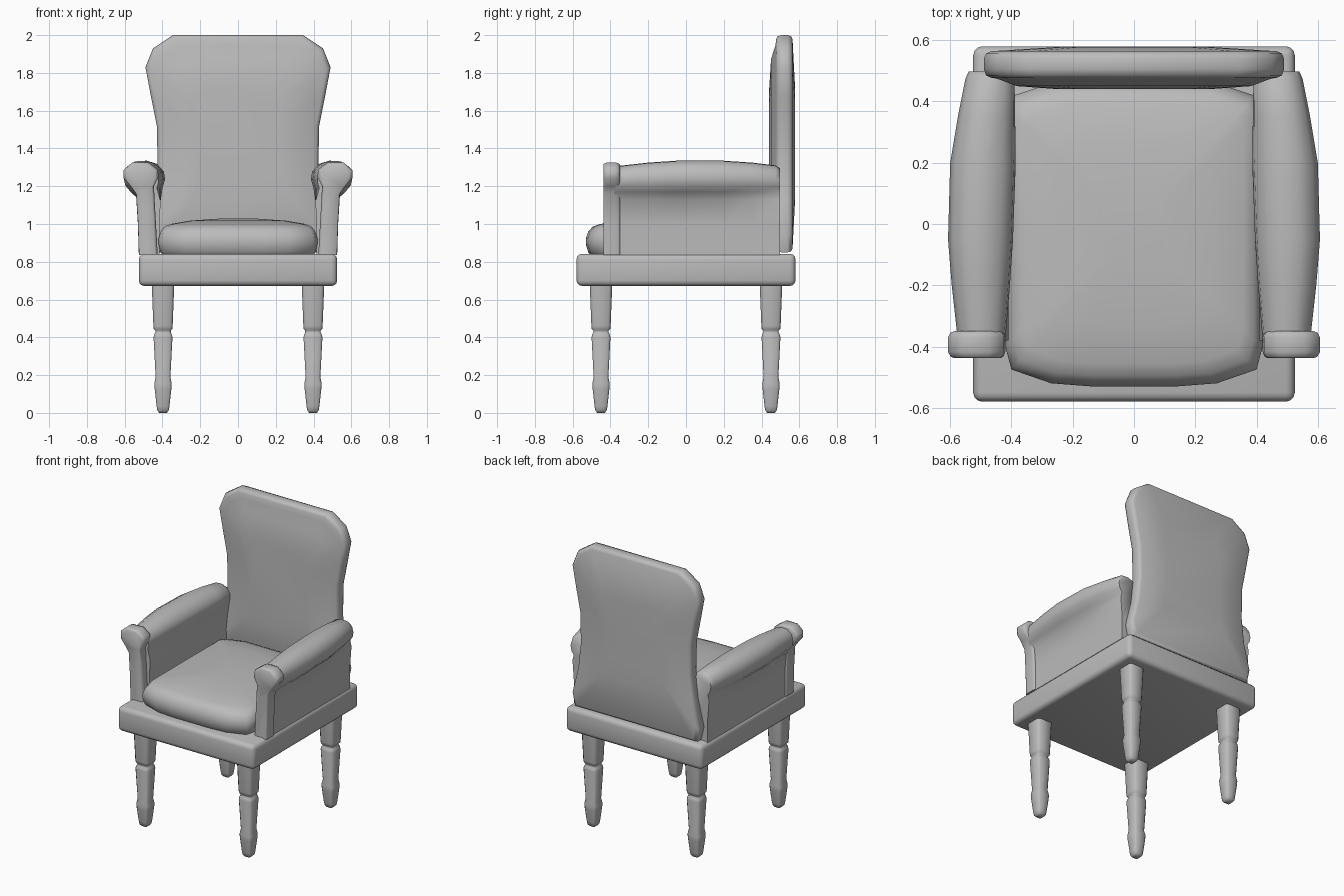
import bpy, bmesh, math

cube = bpy.data.objects.get("Cube")
if cube:
    bpy.data.objects.remove(cube, do_unlink=True)

grey = bpy.data.materials.new("plain grey")
grey.use_nodes = True
grey.diffuse_color = (0.5, 0.5, 0.5, 1)
grey.node_tree.nodes["Principled BSDF"].inputs["Base Color"].default_value = (0.5, 0.5, 0.5, 1)


def finish(name, bm, angle=60):
    bmesh.ops.recalc_face_normals(bm, faces=bm.faces)
    mesh = bpy.data.meshes.new(name)
    bm.to_mesh(mesh)
    bm.free()
    mesh.materials.append(grey)
    obj = bpy.data.objects.new(name, mesh)
    bpy.context.collection.objects.link(obj)
    bpy.ops.object.select_all(action="DESELECT")
    obj.select_set(True)
    bpy.context.view_layer.objects.active = obj
    bpy.ops.object.shade_smooth_by_angle(angle=math.radians(angle))
    return obj


def loft(name, rings):
    """Skin a list of equally long point rings and cap both ends."""
    bm = bmesh.new()
    loops = [[bm.verts.new(p) for p in ring] for ring in rings]
    for a, b in zip(loops, loops[1:]):
        for i in range(len(a)):
            j = (i + 1) % len(a)
            bm.faces.new((a[i], a[j], b[j], b[i]))
    bm.faces.new(loops[0])
    bm.faces.new(loops[-1])
    return finish(name, bm)


def mirrored(half):
    return half + [(-x, v) for x, v in reversed(half)]


# Seat frame: a rounded slab
bm = bmesh.new()
bmesh.ops.create_cube(bm, size=1)
for v in bm.verts:
    v.co.x *= 1.05
    v.co.y *= 1.16
    v.co.z = v.co.z * 0.17 + 0.757
bmesh.ops.bevel(bm, geom=bm.edges[:], offset=0.03, segments=3, profile=0.5, affect="EDGES")
finish("seat_frame", bm)

# Legs: turned posts with a rounded square section
LEG = [(0.0, 0.02), (0.012, 0.03), (0.035, 0.034), (0.125, 0.044), (0.155, 0.046),
       (0.19, 0.039), (0.4, 0.05), (0.415, 0.047), (0.425, 0.041), (0.435, 0.041),
       (0.445, 0.049), (0.46, 0.051), (0.69, 0.06)]
CORNERS = [(1, -.75), (1, .75), (.75, 1), (-.75, 1), (-1, .75), (-1, -.75), (-.75, -1), (.75, -1)]
for side, sx in (("left", 1), ("right", -1)):
    for end, sy in (("front", -1), ("back", 1)):
        loft(f"{end}_{side}_leg", [[(sx * 0.397 + r * x, sy * 0.45 + r * y, z)
                                    for x, y in CORNERS] for z, r in LEG])

# Backrest: waisted outline, domed on both faces
OUTLINE = mirrored([(0.345, 2.0), (0.45, 1.93), (0.49, 1.83), (0.46, 1.67), (0.43, 1.52),
                    (0.425, 1.3), (0.445, 1.12), (0.49, 0.94), (0.47, 0.85)])
BACK = [(0.5, 0.44), (0.78, 0.45), (0.91, 0.474), (0.955, 0.478), (0.985, 0.485),
        (1, 0.505), (1, 0.54), (0.985, 0.556), (0.95, 0.564), (0.5, 0.578)]
loft("backrest", [[(x * s, y, 1.42 + (z - 1.42) * (s if s < .93 else 1 - (1 - s) * .7))
                   for x, z in OUTLINE] for s, y in BACK])

# Seat cushion: bowed front edge and crowned top
SEAT = mirrored([(0.14, -0.53), (0.27, -0.52), (0.4, -0.475), (0.42, -0.4), (0.42, 0.0),
                 (0.42, 0.38), (0.39, 0.42), (0.27, 0.46)])
PAD = [(0.94, 0.83), (0.975, 0.85), (1, 0.89), (1, 0.925), (0.975, 0.96),
       (0.93, 0.985), (0.85, 1.0), (0.6, 1.018), (0.25, 1.028)]
loft("seat_cushion", [[(x * s, -0.03 + (y + 0.03) * s, z) for x, y in SEAT] for s, z in PAD])

# Arm section: (share of roll width, share of roll height) around the padded roll
ROLL = [(0.82, 0.0), (0.95, 0.2), (1, 0.48), (0.92, 0.8), (0.7, 0.98), (0.45, 1),
        (0.2, 0.9), (0.03, 0.65), (0, 0.4), (0.06, 0.15)]
# Along the arm: y, inner x, outer x, top height
ARM = [(-0.38, 0.42, 0.575, 1.305), (-0.2, 0.405, 0.595, 1.325), (-0.05, 0.395, 0.607, 1.335),
       (0.2, 0.386, 0.6, 1.335), (0.35, 0.388, 0.575, 1.325), (0.475, 0.39, 0.55, 1.31),
       (0.497, 0.405, 0.54, 1.295)]
# Front post outline with a knob on top
POST = [(0.525, 0.835), (0.53, 1.0), (0.54, 1.16), (0.57, 1.2), (0.607, 1.245), (0.607, 1.285),
        (0.56, 1.325), (0.475, 1.325), (0.425, 1.29), (0.42, 1.25), (0.445, 1.2),
        (0.44, 1.1), (0.425, 0.835)]
for side, sx in (("left", 1), ("right", -1)):
    rings = []
    for y, xi, xo, top in ARM:
        section = [(0.515, 0.835), (0.515, 1.0), (0.525, 1.13)]
        section += [(xi + (xo - xi) * u, 1.17 + (top - 1.17) * v) for u, v in ROLL]
        section += [(0.41, 1.12), (0.415, 1.0), (0.415, 0.835)]
        rings.append([(sx * x, y, z) for x, z in section])
    loft(f"{side}_arm", rings)

    rings = []
    for y, s in ((-0.438, 0.8), (-0.433, 0.92), (-0.418, 1), (-0.37, 1), (-0.355, 0.93), (-0.35, 0.8)):
        rings.append([(sx * (0.5 + (x - 0.5) * s), y, z if z < 1.1 else 1.1 + (z - 1.1) * (0.75 + s / 4))
                      for x, z in POST])
    loft(f"{side}_arm_post", rings)
